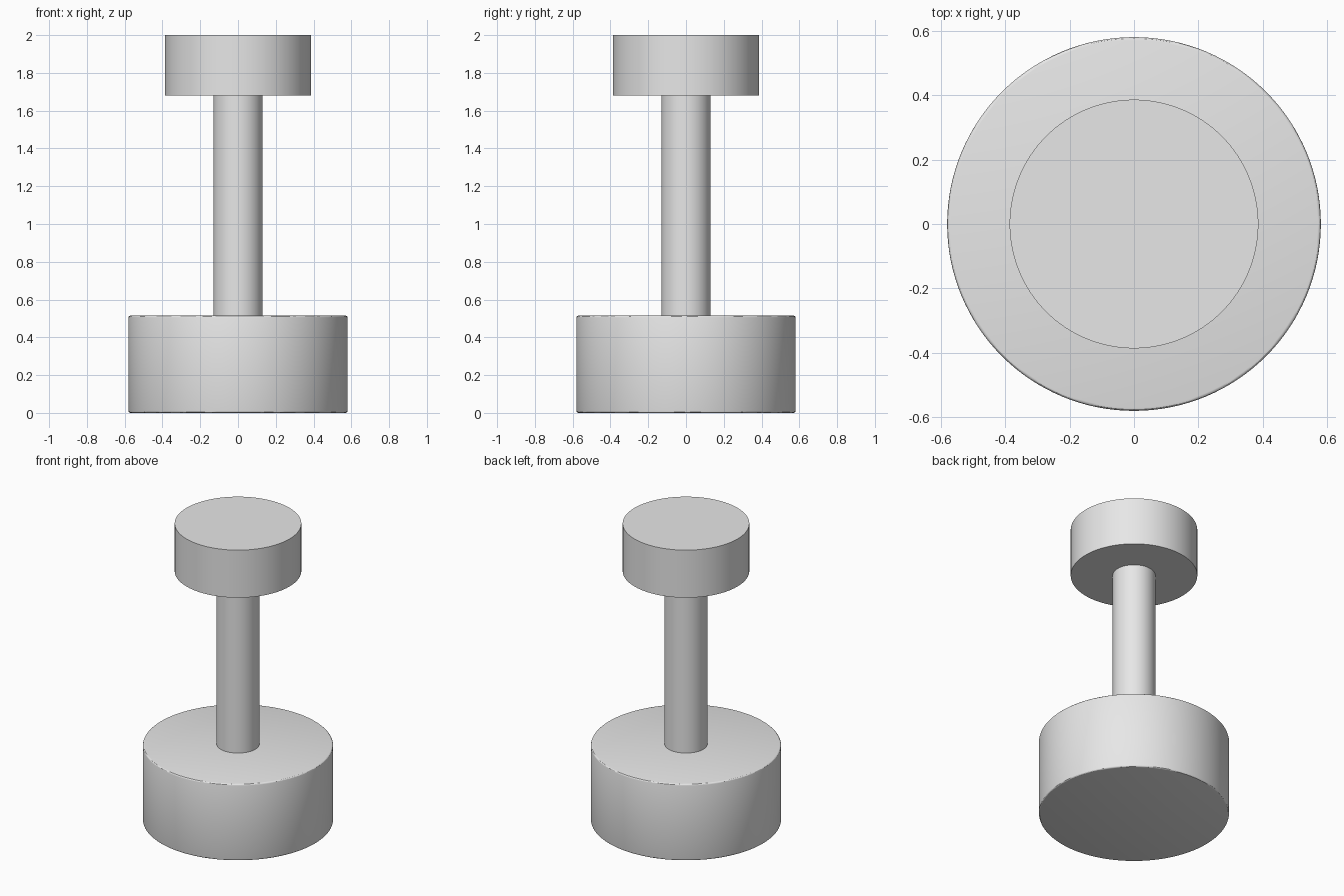
import bpy

cube = bpy.data.objects.get("Cube")
if cube:
    bpy.data.objects.remove(cube, do_unlink=True)

grey = bpy.data.materials.new("light_grey")
grey.use_nodes = True
grey.diffuse_color = (0.8, 0.8, 0.8, 1)
grey.node_tree.nodes["Principled BSDF"].inputs["Base Color"].default_value = (0.8, 0.8, 0.8, 1)


def disc(name, radius, bottom, top, bevel=0):
    """Upright smooth cylinder between two heights, with optional rounded rims."""
    bpy.ops.mesh.primitive_cylinder_add(
        vertices=128, radius=radius, depth=top - bottom,
        location=(0, 0, (bottom + top) / 2))
    obj = bpy.context.object
    obj.name = name
    obj.data.materials.append(grey)
    if bevel:
        mod = obj.modifiers.new("rounded_rims", 'BEVEL')
        mod.width = bevel
        mod.segments = 3
        mod.limit_method = 'ANGLE'
        bpy.ops.object.modifier_apply(modifier=mod.name)
    bpy.ops.object.shade_smooth_by_angle()
    return obj


# Heavy base with softened rims, slim shaft, sharp-edged head
disc("base", 0.58, 0, 0.515, bevel=0.01)
disc("shaft", 0.13, 0.5, 1.69)
disc("head", 0.386, 1.68, 2)
